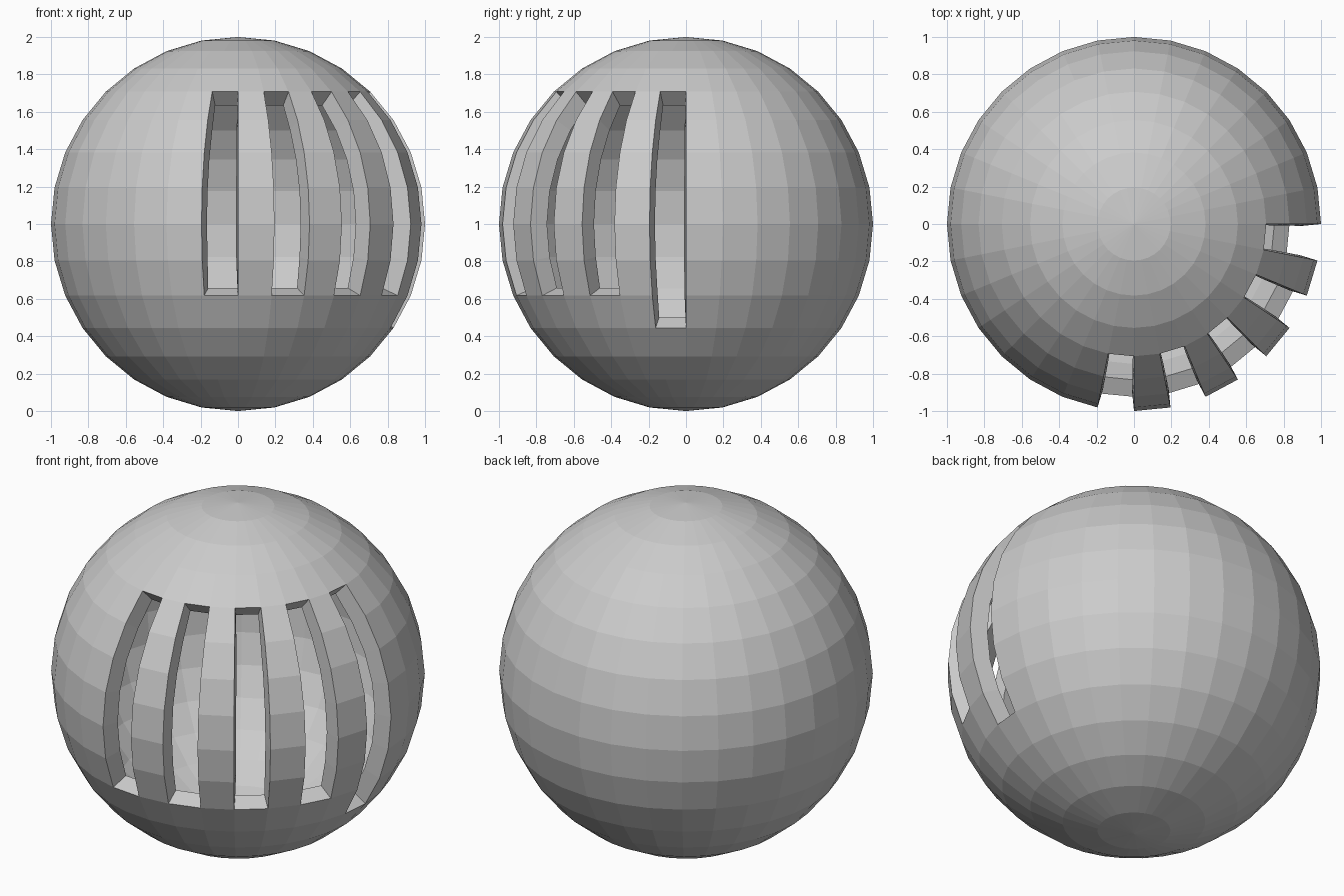
import bpy, bmesh, math

if "Cube" in bpy.data.objects:
    bpy.data.objects.remove(bpy.data.objects["Cube"])

STEP = math.pi / 16        # 32 segments, 16 rings
# slot columns counted from the front (-y) towards +x, with first and last ring
slots = {-1: (4, 10), 1: (4, 10), 3: (4, 10), 5: (4, 10), 7: (4, 11)}

# sphere surface
bm = bmesh.new()
bmesh.ops.create_uvsphere(bm, u_segments=32, v_segments=16, radius=1)

# remove the slot faces
doomed = []
for f in bm.faces:
    c = f.calc_center_median()
    col = math.floor(math.atan2(c.x, -c.y) / STEP)
    ring = math.floor(math.acos(c.normalized().z) / STEP)
    if col in slots and slots[col][0] <= ring < slots[col][1]:
        doomed.append(f)
bmesh.ops.delete(bm, geom=doomed, context='FACES')
bmesh.ops.translate(bm, verts=bm.verts, vec=(0, 0, 1))

mesh = bpy.data.meshes.new("slotted_sphere")
bm.to_mesh(mesh)
bm.free()
obj = bpy.data.objects.new("slotted_sphere", mesh)
bpy.context.collection.objects.link(obj)

# hollow shell wall, thickened inwards
wall = obj.modifiers.new("wall", 'SOLIDIFY')
wall.thickness = 0.1
wall.offset = -1
wall.use_even_offset = False
